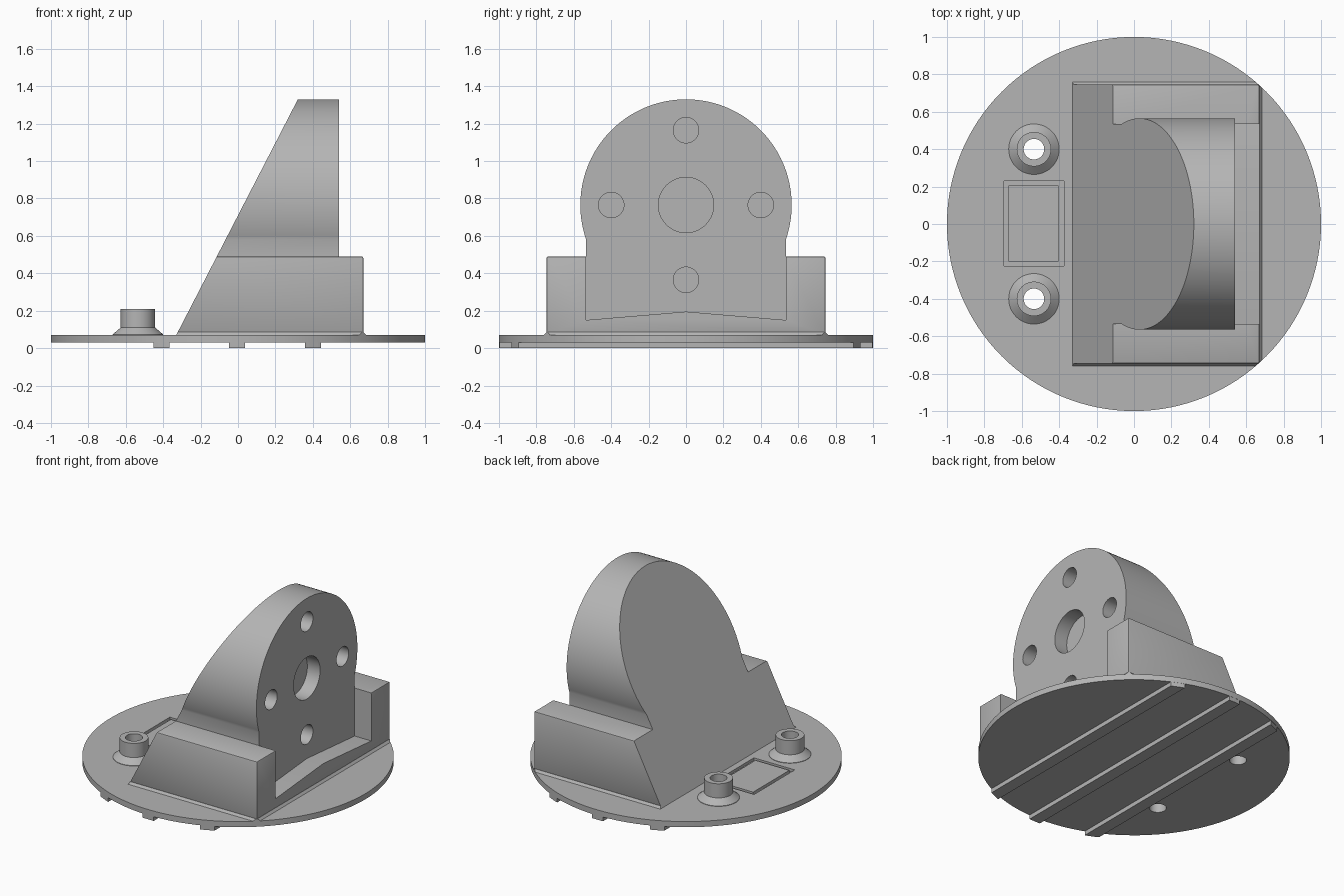
import bpy, bmesh, math
from mathutils import Vector

if "Cube" in bpy.data.objects:
    bpy.data.objects.remove(bpy.data.objects["Cube"])

grey = bpy.data.materials.new("light grey")
grey.diffuse_color = (0.46, 0.46, 0.46, 1)
grey.use_nodes = True
grey.node_tree.nodes["Principled BSDF"].inputs["Base Color"].default_value = grey.diffuse_color


def prism(name, pts, axis, lo, hi):
    """Extrude a closed 2D profile along x (y,z points), y (x,z) or z (x,y)."""
    place = {"x": lambda a, b, t: (t, a, b),
             "y": lambda a, b, t: (a, t, b),
             "z": lambda a, b, t: (a, b, t)}[axis]
    bm = bmesh.new()
    ends = [[bm.verts.new(place(a, b, t)) for a, b in pts] for t in (lo, hi)]
    n = len(pts)
    bm.faces.new(ends[0])
    bm.faces.new(ends[1][::-1])
    for i in range(n):
        j = (i + 1) % n
        bm.faces.new((ends[0][i], ends[0][j], ends[1][j], ends[1][i]))
    return finish(bm, name)


def finish(bm, name):
    bmesh.ops.recalc_face_normals(bm, faces=bm.faces)
    me = bpy.data.meshes.new(name)
    bm.to_mesh(me)
    bm.free()
    me.materials.append(grey)
    ob = bpy.data.objects.new(name, me)
    bpy.context.collection.objects.link(ob)
    return ob


def circle(cx, cy, r, n=64, start=0.0, end=None):
    """Points of a full circle, or of an arc when an end angle is given."""
    steps = n if end is None else n - 1
    sweep = math.tau if end is None else end - start
    return [(cx + r * math.cos(start + sweep * i / steps),
             cy + r * math.sin(start + sweep * i / steps)) for i in range(n)]


def rect(x0, x1, y0, y1):
    return [(x0, y0), (x1, y0), (x1, y1), (x0, y1)]


def lathe(name, profile, cx, cy, n=48):
    """Revolve a closed (radius, z) profile about a vertical axis."""
    bm = bmesh.new()
    rings = [[bm.verts.new((cx + r * math.cos(math.tau * i / n),
                            cy + r * math.sin(math.tau * i / n), z))
              for i in range(n)] for r, z in profile]
    for k, ring in enumerate(rings):
        nxt = rings[(k + 1) % len(rings)]
        for i in range(n):
            j = (i + 1) % n
            bm.faces.new((ring[i], ring[j], nxt[j], nxt[i]))
    return finish(bm, name)


def apply_mods(ob):
    dg = bpy.context.evaluated_depsgraph_get()
    me = bpy.data.meshes.new_from_object(ob.evaluated_get(dg))
    ob.modifiers.clear()
    ob.data = me


def combine(ob, other, op):
    m = ob.modifiers.new("cut", "BOOLEAN")
    m.operation, m.solver, m.object = op, "EXACT", other
    bpy.context.view_layer.update()
    apply_mods(ob)
    bpy.data.objects.remove(other)


def smooth(ob):
    bpy.ops.object.select_all(action="DESELECT")
    ob.select_set(True)
    bpy.context.view_layer.objects.active = ob
    bpy.ops.object.shade_smooth_by_angle(angle=math.radians(30))


def slope_cutter():
    # everything in front of the sloping face
    return prism("slope_cutter", [(-0.33 - 0.0516, -0.03), (0.32 + 0.1032, 1.53),
                                  (-1.2, 1.53), (-1.2, -0.03)], "y", -1.2, 1.2)


def rim_limit():
    return prism("rim_limit", circle(0, 0, 0.999, 128), "z", -0.1, 2)


# Round base plate with screw holes and a framed groove
plate = prism("base_plate", circle(0, 0, 1, 128), "z", 0.03, 0.07)
frame = prism("frame_cutter", rect(-0.695, -0.375, -0.225, 0.23), "z", 0.05, 0.1)
combine(frame, prism("frame_core", rect(-0.67, -0.405, -0.2, 0.205), "z", 0.02, 0.2), "DIFFERENCE")
combine(plate, frame, "DIFFERENCE")
for y in (-0.4, 0.4):
    combine(plate, prism("screw_hole", circle(-0.535, y, 0.055, 48), "z", 0, 0.2), "DIFFERENCE")
smooth(plate)

# Three ribs under the plate, trimmed to its rim
for i, x in enumerate((-0.41, -0.005, 0.4)):
    rib = prism(f"rib_{i + 1}", rect(x - 0.043, x + 0.043, -1.1, 1.1), "z", 0, 0.031)
    combine(rib, rim_limit(), "INTERSECT")

# Hollow screw bosses with flared feet
for side, y in (("left", -0.4), ("right", 0.4)):
    boss = lathe(f"boss_{side}", [(0.055, 0.069), (0.135, 0.069), (0.135, 0.073), (0.092, 0.11),
                                  (0.092, 0.21), (0.055, 0.21)], -0.535, y)
    smooth(boss)

# Bracket body: block with softened edges
body = prism("bracket_body", rect(-0.6, 0.67, -0.745, 0.745), "z", 0.068, 0.49)
bev = body.modifiers.new("soft", "BEVEL")
bev.width, bev.segments = 0.008, 2
bpy.context.view_layer.update()
apply_mods(body)

# Upright with round head and straight neck
cz, r, neck = 0.765, 0.565, 0.534
a = math.acos(neck / r)
head = circle(0, cz, r, 97, -a, math.pi + a)
upright = prism("upright", [(neck, 0.1)] + head + [(-neck, 0.1)], "x", -0.5, 0.6)
combine(body, upright, "UNION")

# Notch at the back with a ridged floor; also trims the mounting face
notch = [(-0.535, 0.15), (0, 0.195), (0.535, 0.15), (0.535, 0.495), (0.9, 0.495),
         (0.9, 1.6), (-0.9, 1.6), (-0.9, 0.495), (-0.535, 0.495)]
combine(body, prism("notch_cutter", notch, "x", 0.54, 0.9), "DIFFERENCE")
combine(body, slope_cutter(), "DIFFERENCE")
combine(body, rim_limit(), "INTERSECT")

# Blind centre bore and four bolt holes
for y, z, rad in ((0, cz, 0.148), (0.4, cz, 0.068), (-0.4, cz, 0.068),
                  (0, cz + 0.4, 0.068), (0, cz - 0.4, 0.068)):
    combine(body, prism("bore", circle(y, z, rad, 48), "x", 0.44, 0.7), "DIFFERENCE")
smooth(body)

# Small fillet skirt where the block meets the plate
bm = bmesh.new()
low = [bm.verts.new((x, y, 0.069)) for x, y in rect(-0.6, 0.685, -0.76, 0.76)]
top = [bm.verts.new((x, y, 0.086)) for x, y in rect(-0.6, 0.671, -0.746, 0.746)]
bm.faces.new(low)
bm.faces.new(top)
for i in range(4):
    j = (i + 1) % 4
    bm.faces.new((low[i], low[j], top[j], top[i]))
skirt = finish(bm, "fillet_skirt")
combine(skirt, slope_cutter(), "DIFFERENCE")
combine(skirt, rim_limit(), "INTERSECT")
